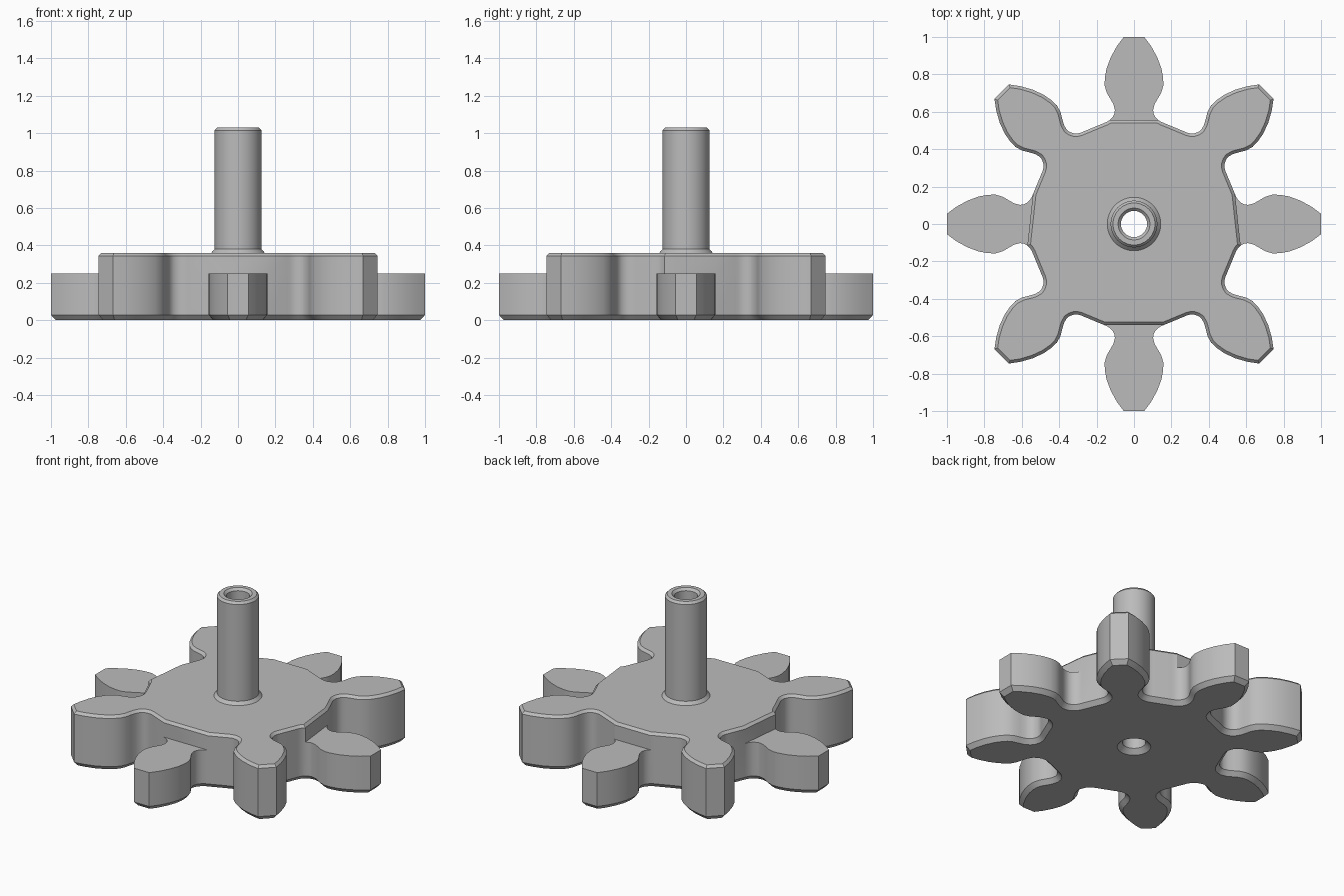
import bpy, bmesh
from math import cos, sin, pi, radians
from mathutils import Vector

cube = bpy.data.objects.get("Cube")
if cube:
    bpy.data.objects.remove(cube, do_unlink=True)

metal = bpy.data.materials.new("plain grey")
metal.use_nodes = True
GREY = (0.5, 0.5, 0.5, 1)
metal.diffuse_color = GREY
metal.node_tree.nodes["Principled BSDF"].inputs["Base Color"].default_value = GREY

SEGS = 48
TEETH = 8
HOLE_R, HOLE_RIM, FLANGE_R, SHAFT_R = 0.07, 0.1, 0.143, 0.125
LEDGE_Z, TOP_Z = 0.25, 0.36

# Half tooth, root to tip: (radial distance, half width)
HALF = [(.54, .16), (.545, .147), (.555, .13), (.57, .115), (.59, .105),
        (.61, .102), (.64, .11), (.67, .127), (.70, .145), (.74, .157),
        (.78, .156), (.83, .147), (.89, .125), (.95, .092), (1, .055)]
TOOTH = [(r, -t) for r, t in HALF] + [(r, t) for r, t in reversed(HALF)]
N = len(TOOTH)

# Low teeth: tooth number -> first and last profile point of its ledge
LEDGES = {0: (3, N - 1), 2: (2, N - 3), 4: (0, N - 4), 6: (0, N - 1)}


def finish(bm, name):
    bmesh.ops.remove_doubles(bm, verts=bm.verts[:], dist=1e-5)
    bmesh.ops.recalc_face_normals(bm, faces=bm.faces[:])
    mesh = bpy.data.meshes.new(name)
    bm.to_mesh(mesh)
    bm.free()
    mesh.materials.append(metal)
    obj = bpy.data.objects.new(name, mesh)
    bpy.context.collection.objects.link(obj)
    bpy.ops.object.select_all(action='DESELECT')
    obj.select_set(True)
    bpy.context.view_layer.objects.active = obj
    bpy.ops.object.shade_smooth_by_angle(angle=radians(25))
    return obj


def inset(points, dist):
    """Move a counter-clockwise outline inwards with mitred corners."""
    result = []
    for i, p in enumerate(points):
        a = (p - points[i - 1]).normalized()
        b = (points[(i + 1) % len(points)] - p).normalized()
        na, nb = Vector((-a.y, a.x)), Vector((-b.y, b.x))
        result.append(p + (na + nb) * dist / (1 + na.dot(nb)))
    return result


def ring(bm, points, z):
    return [bm.verts.new((p.x, p.y, z)) for p in points]


def circle(radius):
    return [Vector((cos(2 * pi * i / SEGS), sin(2 * pi * i / SEGS))) * radius
            for i in range(SEGS)]


def wall(bm, low, high):
    for i in range(len(low)):
        bm.faces.new((low[i - 1], low[i], high[i], high[i - 1]))


def cap(bm, outer, radius, z):
    """Flat face between an outline and a round hole."""
    inner = ring(bm, circle(radius), z)
    edges = []
    for loop in (outer, inner):
        for i in range(len(loop)):
            edge = bm.edges.get((loop[i - 1], loop[i]))
            edges.append(edge or bm.edges.new((loop[i - 1], loop[i])))
    bmesh.ops.triangle_fill(bm, edges=edges, use_beauty=True,
                            normal=(0, 0, 1 if z else -1))


# Gear outline, with the shorter outline of the raised four-tooth layer
outline, raised = [], []
for k in range(TEETH):
    angle = 2 * pi * k / TEETH
    out = Vector((cos(angle), sin(angle)))
    side = Vector((-out.y, out.x))
    first, last = LEDGES.get(k, (N, N))
    for i, (r, t) in enumerate(TOOTH):
        if not first < i < last:
            raised.append(len(outline))
        outline.append(out * r + side * t)

# Gear body
bm = bmesh.new()
bottom = ring(bm, inset(outline, 0.025), 0)
lower = ring(bm, outline, 0.028)
ledge = ring(bm, outline, LEDGE_Z)
wall(bm, bottom, lower)
wall(bm, lower, ledge)
for k, (first, last) in LEDGES.items():
    bm.faces.new(ledge[k * N + first:k * N + last + 1])
raised_outline = [outline[i] for i in raised]
upper = ring(bm, raised_outline, TOP_Z - 0.016)
top = ring(bm, inset(raised_outline, 0.016), TOP_Z)
wall(bm, [ledge[i] for i in raised], upper)
wall(bm, upper, top)
cap(bm, bottom, HOLE_RIM, 0)
cap(bm, top, FLANGE_R, TOP_Z)
finish(bm, "gear_body")

# Hollow shaft, turned from its outer foot over the rim and down the bore
bm = bmesh.new()
profile = [(FLANGE_R, TOP_Z), (SHAFT_R, TOP_Z + 0.02), (SHAFT_R, 1.015),
           (0.112, 1.03), (0.085, 1.03), (HOLE_R, 1.015),
           (HOLE_R, 0.03), (HOLE_RIM, 0)]
rings = [ring(bm, circle(r), z) for r, z in profile]
for low, high in zip(rings, rings[1:]):
    wall(bm, low, high)
finish(bm, "hollow_shaft")
